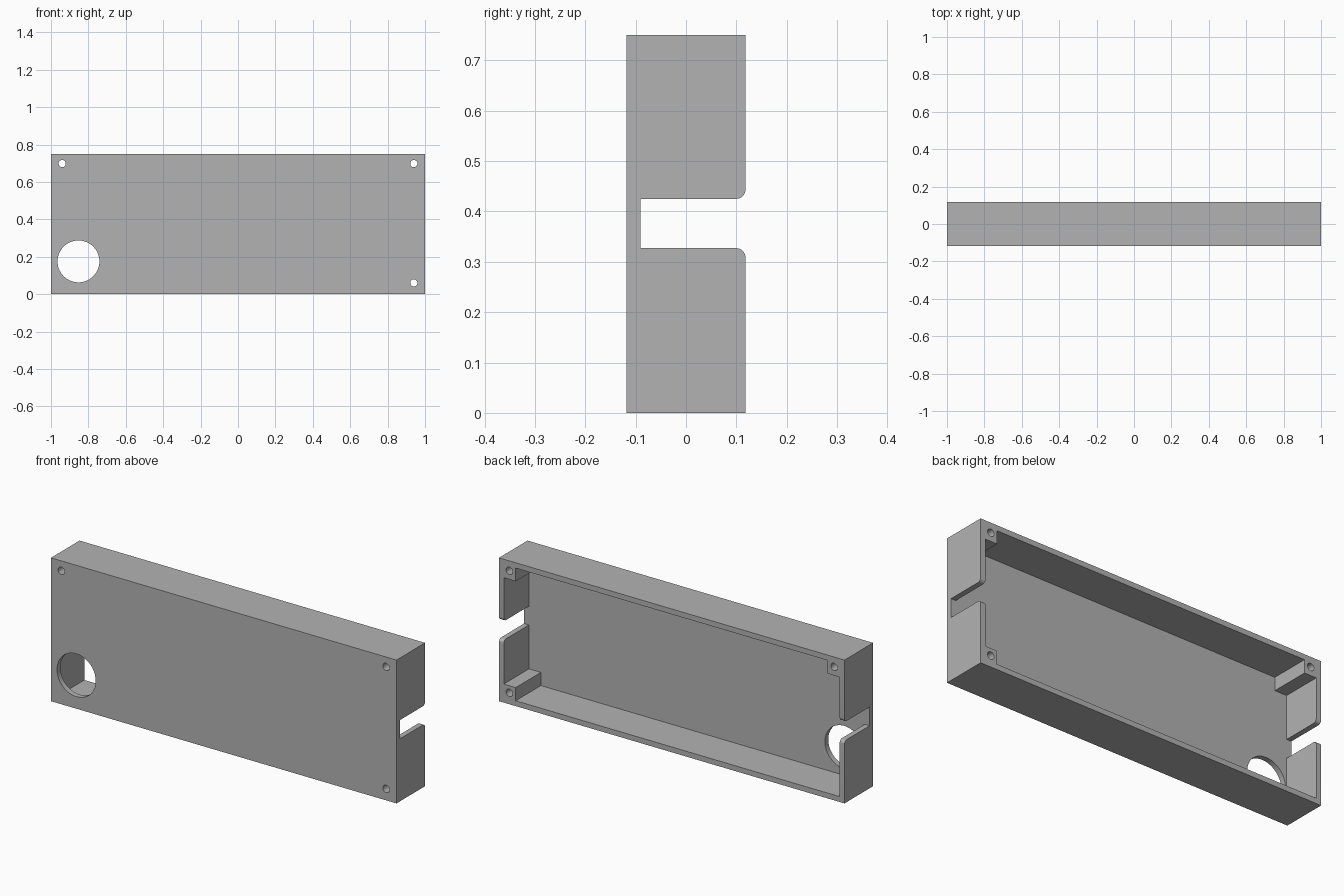
import bpy, bmesh, math
from mathutils import Vector

old = bpy.data.objects.get("Cube")
if old:
    bpy.data.objects.remove(old, do_unlink=True)

W, D, H = 1.0, 0.118, 0.75      # half width, half depth, height
WALL = 0.028                    # wall and front panel thickness
POST = 0.097                    # corner post reach from the outer edge
HOLE = 0.06                     # screw hole inset

grey = bpy.data.materials.new("plain_grey")
grey.use_nodes = True
colour = (0.45, 0.45, 0.45, 1)
grey.diffuse_color = colour
grey.node_tree.nodes["Principled BSDF"].inputs["Base Color"].default_value = colour


def prism(name, points, direction):
    """Extrude a closed outline of 3D points along a direction."""
    bm = bmesh.new()
    face = bm.faces.new([bm.verts.new(p) for p in points])
    new = bmesh.ops.extrude_face_region(bm, geom=[face])["geom"]
    bmesh.ops.translate(bm, vec=Vector(direction),
                        verts=[v for v in new if isinstance(v, bmesh.types.BMVert)])
    bmesh.ops.recalc_face_normals(bm, faces=bm.faces)
    mesh = bpy.data.meshes.new(name)
    bm.to_mesh(mesh)
    bm.free()
    mesh.materials.append(grey)
    obj = bpy.data.objects.new(name, mesh)
    bpy.context.collection.objects.link(obj)
    return obj


def arc(cx, cy, r, start, end, steps):
    angles = [math.radians(start + (end - start) * i / steps) for i in range(steps + 1)]
    return [(cx + r * math.cos(a), cy + r * math.sin(a)) for a in angles]


def round_cutter(name, x, z, r, steps):
    ring = arc(x, z, r, 0, 360, steps)[:-1]
    return prism(name, [(a, -0.3, b) for a, b in ring], (0, 0.6, 0))


# Outer housing block
housing = prism("housing", [(-W, -D, 0), (W, -D, 0), (W, -D, H), (-W, -D, H)],
                (0, 2 * D, 0))

# Cavity open at the back, leaving posts in three corners
x0, x1, z0, z1 = -W + WALL, W - WALL, WALL, H - WALL
px, pb, pt = W - POST, POST, H - POST
outline = [(x0, z0), (px, z0), (px, pb), (x1, pb), (x1, pt), (px, pt),
           (px, z1), (-px, z1), (-px, pt), (x0, pt)]
cutters = [prism("cavity_cutter", [(x, -D + WALL, z) for x, z in outline], (0, 0.4, 0))]

# Cable slot through both end walls, rounded where it meets the rim
low, high, r = 0.327, 0.425, 0.018
slot = [(-D + WALL, low)] + arc(D - r, low - r, r, 90, 0, 8)
slot += [(0.2, low - r), (0.2, high + r)] + arc(D - r, high + r, r, 0, -90, 8)
slot += [(-D + WALL, high)]
cutters.append(prism("slot_cutter", [(-1.2, y, z) for y, z in slot], (2.4, 0, 0)))

# Screw holes and the large round opening
for x, z in ((W - HOLE, HOLE), (W - HOLE, H - 0.052), (HOLE - W, H - 0.052)):
    cutters.append(round_cutter("screw_hole_cutter", x, z, 0.019, 32))
cutters.append(round_cutter("round_opening_cutter", -0.853, 0.175, 0.112, 64))

# Cut the housing and discard the cutters
bpy.ops.object.select_all(action="DESELECT")
housing.select_set(True)
bpy.context.view_layer.objects.active = housing
for cutter in cutters:
    cutter.hide_render = True
    mod = housing.modifiers.new("cut", "BOOLEAN")
    mod.operation = "DIFFERENCE"
    mod.solver = "EXACT"
    mod.object = cutter
    bpy.ops.object.modifier_apply(modifier=mod.name)
    bpy.data.objects.remove(cutter, do_unlink=True)

bpy.ops.object.shade_smooth_by_angle(angle=math.radians(30))
